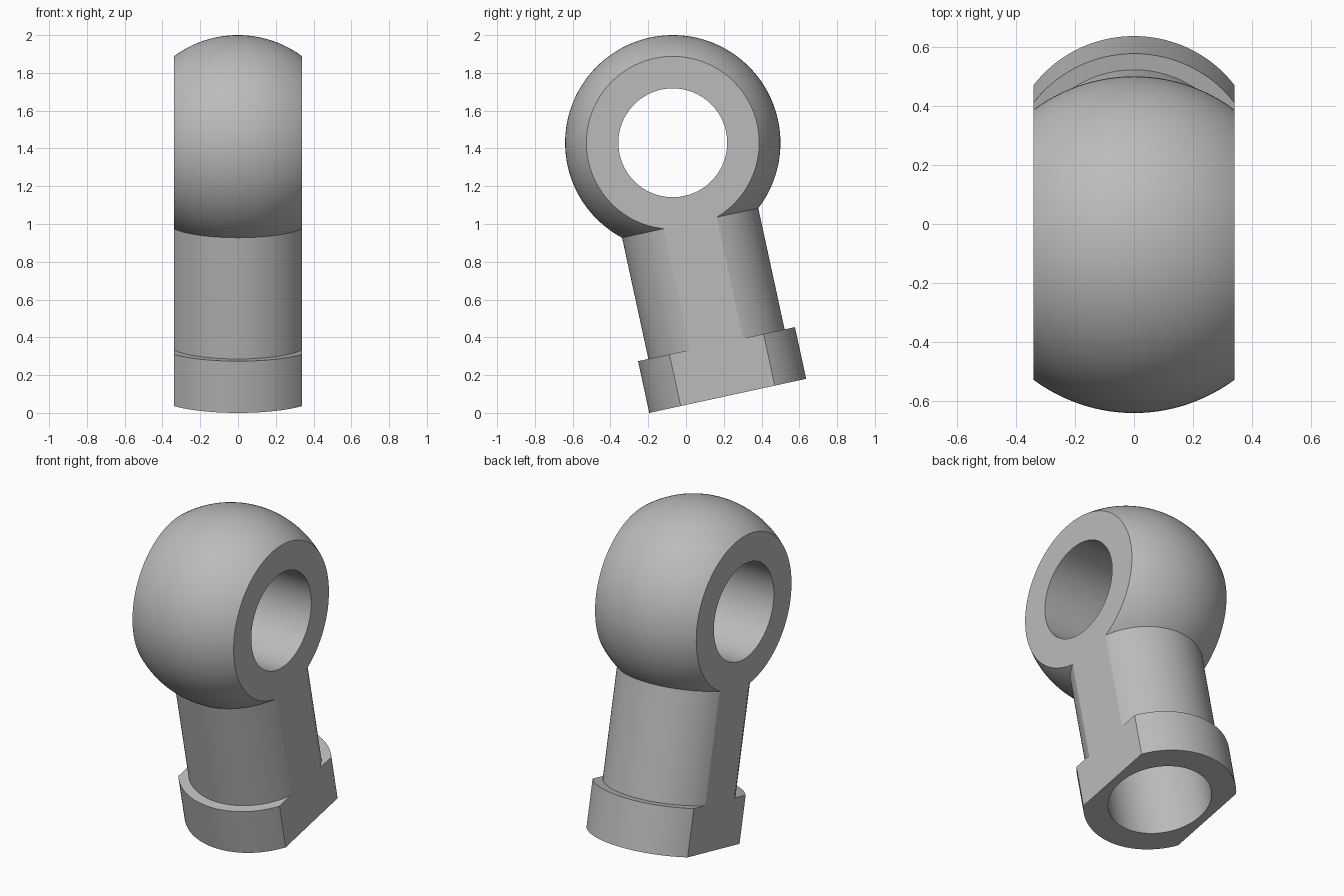
import bpy, bmesh
from math import sin, cos, pi, asin, radians
from mathutils import Matrix, Vector

old = bpy.data.objects.get("Cube")
if old:
    bpy.data.objects.remove(old, do_unlink=True)

# Main dimensions
BALL_R, SHAFT_R, COLLAR_R, BORE_R = 0.57, 0.369, 0.425, 0.288
HALF_WIDTH = 0.34
LENGTH, COLLAR_H, BORE_DEPTH = 1.371, 0.28, 0.85
TILT = radians(12.25)
BALL = Vector((0, -0.07, 1.43))

# Plain grey metal
grey = bpy.data.materials.new("grey metal")
grey.use_nodes = True
colour = (0.5, 0.5, 0.5, 1)
grey.diffuse_color = colour
grey.node_tree.nodes["Principled BSDF"].inputs["Base Color"].default_value = colour


def add_object(name, bm):
    mesh = bpy.data.meshes.new(name)
    bmesh.ops.recalc_face_normals(bm, faces=bm.faces)
    bm.to_mesh(mesh)
    bm.free()
    mesh.materials.append(grey)
    obj = bpy.data.objects.new(name, mesh)
    bpy.context.collection.objects.link(obj)
    return obj


def lathe(name, profile, steps=128):
    """Revolve (radius, height) points around z."""
    bm = bmesh.new()
    verts = [bm.verts.new((r, 0, z)) for r, z in profile]
    edges = [bm.edges.new(pair) for pair in zip(verts, verts[1:])]
    bmesh.ops.spin(bm, geom=verts + edges, cent=(0, 0, 0), axis=(0, 0, 1),
                   angle=2 * pi, steps=steps, use_merge=True)
    bmesh.ops.remove_doubles(bm, verts=bm.verts, dist=1e-5)
    return add_object(name, bm)


# Ball, shaft, collar and blind bore share one axis
profile = [(0, BORE_DEPTH), (BORE_R, BORE_DEPTH), (BORE_R, 0), (COLLAR_R, 0),
           (COLLAR_R, COLLAR_H), (SHAFT_R, COLLAR_H)]
start, arc_steps = asin(SHAFT_R / BALL_R), 56
for i in range(arc_steps):
    a = start + (pi - start) * i / arc_steps
    profile.append((BALL_R * sin(a), LENGTH - BALL_R * cos(a)))
profile.append((0, LENGTH + BALL_R))
rod_end = lathe("rod_end", profile)
rod_end.data.transform(Matrix.Translation(BALL) @ Matrix.Rotation(TILT, 4, "X")
                       @ Matrix.Translation((0, 0, -LENGTH)))

# Slab that leaves the two flat sides
bm = bmesh.new()
bmesh.ops.create_cube(bm, size=1, matrix=Matrix.Translation((0, 0, 1))
                      @ Matrix.Diagonal((2 * HALF_WIDTH, 4, 4, 1)))
slab = add_object("flat_side_cutter", bm)

# Cross hole through the ball
bm = bmesh.new()
bmesh.ops.create_cone(bm, cap_ends=True, segments=128, radius1=BORE_R,
                      radius2=BORE_R, depth=2,
                      matrix=Matrix.Translation(BALL) @ Matrix.Rotation(pi / 2, 4, "Y"))
pin = add_object("cross_hole_cutter", bm)

bpy.context.view_layer.objects.active = rod_end
rod_end.select_set(True)
for cutter, operation in ((slab, "INTERSECT"), (pin, "DIFFERENCE")):
    mod = rod_end.modifiers.new(cutter.name, "BOOLEAN")
    mod.object, mod.operation, mod.solver = cutter, operation, "EXACT"
    bpy.ops.object.modifier_apply(modifier=mod.name)
    bpy.data.objects.remove(cutter, do_unlink=True)

bpy.ops.object.shade_smooth_by_angle(angle=radians(15))
